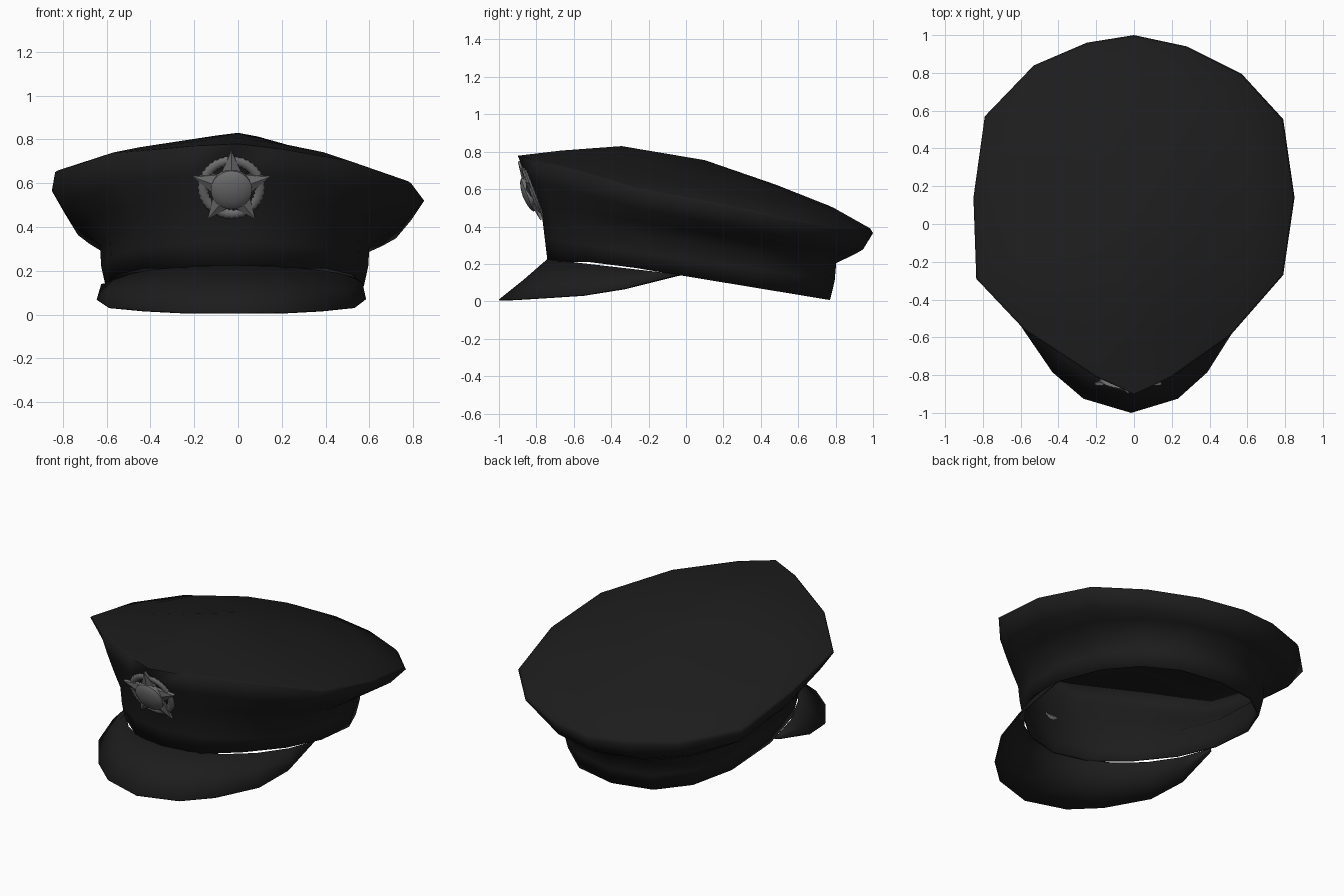
import bpy, bmesh, math
from mathutils import Vector, Matrix

cube = bpy.data.objects.get("Cube")
if cube:
    bpy.data.objects.remove(cube, do_unlink=True)


def material(name, grey):
    m = bpy.data.materials.new(name)
    m.use_nodes = True
    colour = (grey, grey, grey, 1)
    m.diffuse_color = colour
    m.node_tree.nodes["Principled BSDF"].inputs["Base Color"].default_value = colour
    return m


BLACK = material("black cloth", 0.012)
SILVER = material("dull silver", 0.16)
SHIFT = Vector((-0.015, 0, 0))


def finish(name, bm, mat, angle=50, thickness=0):
    bmesh.ops.recalc_face_normals(bm, faces=bm.faces)
    me = bpy.data.meshes.new(name)
    bm.to_mesh(me)
    bm.free()
    me.materials.append(mat)
    ob = bpy.data.objects.new(name, me)
    bpy.context.collection.objects.link(ob)
    bpy.ops.object.select_all(action="DESELECT")
    ob.select_set(True)
    bpy.context.view_layer.objects.active = ob
    bpy.ops.object.shade_smooth_by_angle(angle=math.radians(angle))
    if thickness:
        mod = ob.modifiers.new("cloth thickness", "SOLIDIFY")
        mod.thickness = thickness
        mod.offset = -1


def loft(rows, closed=True, tip=None):
    """Skin consecutive rows of points, optionally ending in one tip point."""
    bm = bmesh.new()
    grid = [[bm.verts.new(p) for p in row] for row in rows]
    n = len(rows[0])
    last = n if closed else n - 1
    for low, high in zip(grid, grid[1:]):
        for i in range(last):
            j = (i + 1) % n
            bm.faces.new((low[i], low[j], high[j], high[i]))
    if tip is not None:
        top = bm.verts.new(tip)
        for i in range(last):
            bm.faces.new((grid[-1][i], grid[-1][(i + 1) % n], top))
    return bm


def oval(rx, ry, cy, z0, slope):
    """Tilted oval, a little squarer at the back."""
    ring = []
    for k in range(16):
        a = math.tau * k / 16
        power = 0.85 if math.cos(a) < -0.01 else 1
        x = math.copysign(abs(math.sin(a)) ** power, math.sin(a))
        y = cy - ry * math.copysign(abs(math.cos(a)) ** power, math.cos(a))
        ring.append(Vector((rx * x, y, z0 + slope * y)) + SHIFT)
    return ring


def blend(a, b, t_xy, t_z):
    return [Vector((p.x + (q.x - p.x) * t_xy, p.y + (q.y - p.y) * t_xy,
                    p.z + (q.z - p.z) * t_z)) for p, q in zip(a, b)]


# Head band rings, open underneath
hem = oval(0.59, 0.755, 0.015, 0.134, -0.165)
for p in hem:
    p.z = min(p.z, 0.21)
middle = oval(0.61, 0.775, 0.02, 0.225, -0.145)
crease = oval(0.615, 0.785, 0.018, 0.322, -0.146)

# Crown rings: flared side, lopsided rim and shallow domed top
rim = [Vector(p) for p in (
    (0, -.9, .78), (.2, -.81, .755), (.51, -.59, .7), (.79, -.27, .6),
    (.85, .14, .52), (.79, .555, .43), (.57, .795, .385), (.28, .94, .37),
    (0, 1, .365), (-.25, .96, .385), (-.53, .84, .41), (-.79, .57, .46),
    (-.85, .14, .565), (-.835, -.29, .65), (-.58, -.56, .735), (-.2, -.81, .77))]
flare, under = [], []
for c, r in zip(crease, rim):
    back = (r.y + 0.9) / 1.9
    for row, t, rise in ((flare, 0.28, 0.28), (under, 0.62, 0.63 - 0.18 * back)):
        push = t + 0.28 * back * (1 - t)
        row += blend([c], [r], push, rise)
edge = [Vector((p.x * .985, p.y * .985, p.z + .025 * (p.y + .9) / 1.9)) for p in rim]
peak = Vector((0, 0.1, 0.755))
centre = [peak] * len(edge)
dome_outer = blend(edge, centre, 0.22, 0.3)
dome_inner = blend(edge, centre, 0.55, 0.62)
for row, lift in ((dome_outer, 0.05), (dome_inner, 0.19)):
    for p in row:
        p.z += lift * max(0, -p.y)
finish("cap_body", loft([hem, middle, crease, flare, under, rim, edge,
                         dome_outer, dome_inner], tip=peak),
       BLACK, angle=100, thickness=0.008)

# Peak at the front, sloping down from the band
outer_half = [(0, -1, .01), (.25, -.925, .012), (.41, -.785, .02),
              (.565, -.55, .035), (.615, -.33, .07), (.595, -.05, .14)]
outer, inner = [], []
for k in range(-5, 6):
    x, y, z = outer_half[abs(k)]
    x = math.copysign(x, k) if k else 0
    outer.append(Vector((x - 0.04 * x * x, y, z)) + SHIFT)
    a = math.radians(17.3 * k)
    y = 0.015 - 0.757 * math.cos(a)
    inner.append(Vector((0.588 * math.sin(a), y, 0.14 - 0.115 * y)) + SHIFT)
middle_row = blend(inner, outer, 0.5, 0.52)
finish("visor", loft([inner, middle_row, outer], closed=False), BLACK, thickness=0.008)

# Badge: ridged star, rope ring and round boss, tilted to follow the crown
place = Matrix.Translation((-0.03, -0.818, 0.58)) @ Matrix.Rotation(math.radians(111), 4, "X")


def polar(r, a, z):
    return Vector((r * math.cos(a), r * math.sin(a), z))


star_base = []
for k in range(10):
    star_base.append(polar(0.085 if k % 2 else 0.185, math.pi / 2 + math.pi * k / 5, 0))
star_edge = [p + Vector((0, 0, 0.016)) for p in star_base]
bm = loft([star_base, star_edge], tip=(0, 0, 0.042))
bm.faces.new([v for v in bm.verts][:10])
bm.transform(place)
finish("badge_star", bm, SILVER, angle=15)

rope = []
for k in range(72):
    a = math.tau * k / 72
    r = 0.019 if k % 2 else 0.025
    rope.append([polar(0.13 + r * math.cos(b), a, r * 0.6 * math.sin(b))
                 for b in (math.tau * j / 8 for j in range(8))])
bm = loft(rope + rope[:1])
bmesh.ops.remove_doubles(bm, verts=bm.verts, dist=0.0001)
bm.transform(place)
finish("badge_rope_ring", bm, SILVER)

boss = [[polar(r, math.tau * k / 24, z) for k in range(24)]
        for r, z in ((.094, .01), (.094, .033), (.08, .043), (.056, .051), (.028, .056))]
bm = loft(boss, tip=(0, 0, 0.058))
bm.transform(place)
finish("badge_boss", bm, SILVER)
